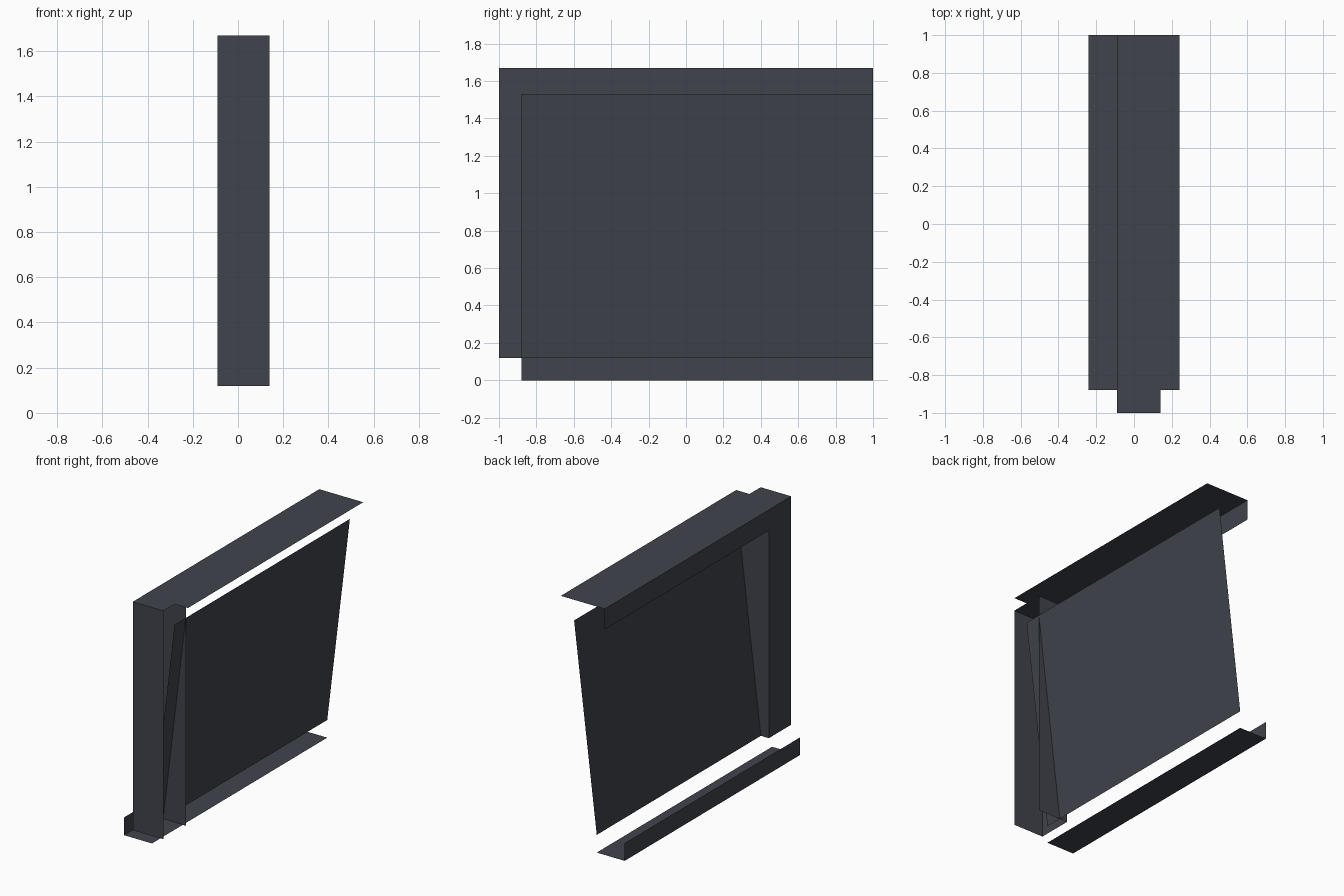
import bpy
import bmesh
from mathutils import Vector

if "Cube" in bpy.data.objects:
    bpy.data.objects.remove(bpy.data.objects["Cube"], do_unlink=True)

COLOUR = (0.052, 0.057, 0.072, 1.0)
slate = bpy.data.materials.new("dark_slate")
slate.use_nodes = True
slate.diffuse_color = COLOUR
slate.node_tree.nodes["Principled BSDF"].inputs["Base Color"].default_value = COLOUR

# Shared dimensions
FRONT, EDGE, POST_BACK, BACK = -1.0, -0.88, -0.76, 1.0
LEFT, RIGHT, OVERHANG = -0.09, 0.14, 0.24
FOOT, PANEL_TOP, TOP = 0.12, 1.53, 1.67
SILL_IN = -0.03


def swept_sheet(name, path, sweep):
    """Sweep an open polyline along a vector into a folded thin sheet."""
    bm = bmesh.new()
    sweep = Vector(sweep)
    near = [bm.verts.new(p) for p in path]
    far = [bm.verts.new(Vector(p) + sweep) for p in path]
    for i in range(len(path) - 1):
        bm.faces.new((near[i], near[i + 1], far[i + 1], far[i]))
    mesh = bpy.data.meshes.new(name)
    bm.to_mesh(mesh)
    bm.free()
    mesh.materials.append(slate)
    obj = bpy.data.objects.new(name, mesh)
    bpy.context.collection.objects.link(obj)
    return obj


def along_depth(name, profile, start):
    """Sweep an x-z profile from a starting depth to the back edge."""
    path = [(x, start, z) for x, z in profile]
    return swept_sheet(name, path, (0, BACK - start, 0))


# Upright post: channel open towards +x
channel = [(RIGHT, POST_BACK), (LEFT, POST_BACK), (LEFT, FRONT), (RIGHT, FRONT)]
swept_sheet("front_post", [(x, y, FOOT) for x, y in channel], (0, 0, TOP - FOOT))
swept_sheet("post_cap", [(RIGHT, FRONT, TOP), (LEFT, FRONT, TOP)], (0, EDGE - FRONT, 0))

# Top cover and its hanging skirt
along_depth("top_cover", [(OVERHANG, TOP), (LEFT, TOP)], EDGE)
along_depth("top_skirt", [(LEFT, TOP), (LEFT, PANEL_TOP)], POST_BACK)

# Leaning panel
along_depth("slanted_panel", [(SILL_IN, FOOT), (RIGHT, PANEL_TOP)], EDGE)

# Bottom sill folded up into a lip
along_depth("bottom_sill", [(-OVERHANG, FOOT), (-OVERHANG, 0), (SILL_IN, 0)], EDGE)
